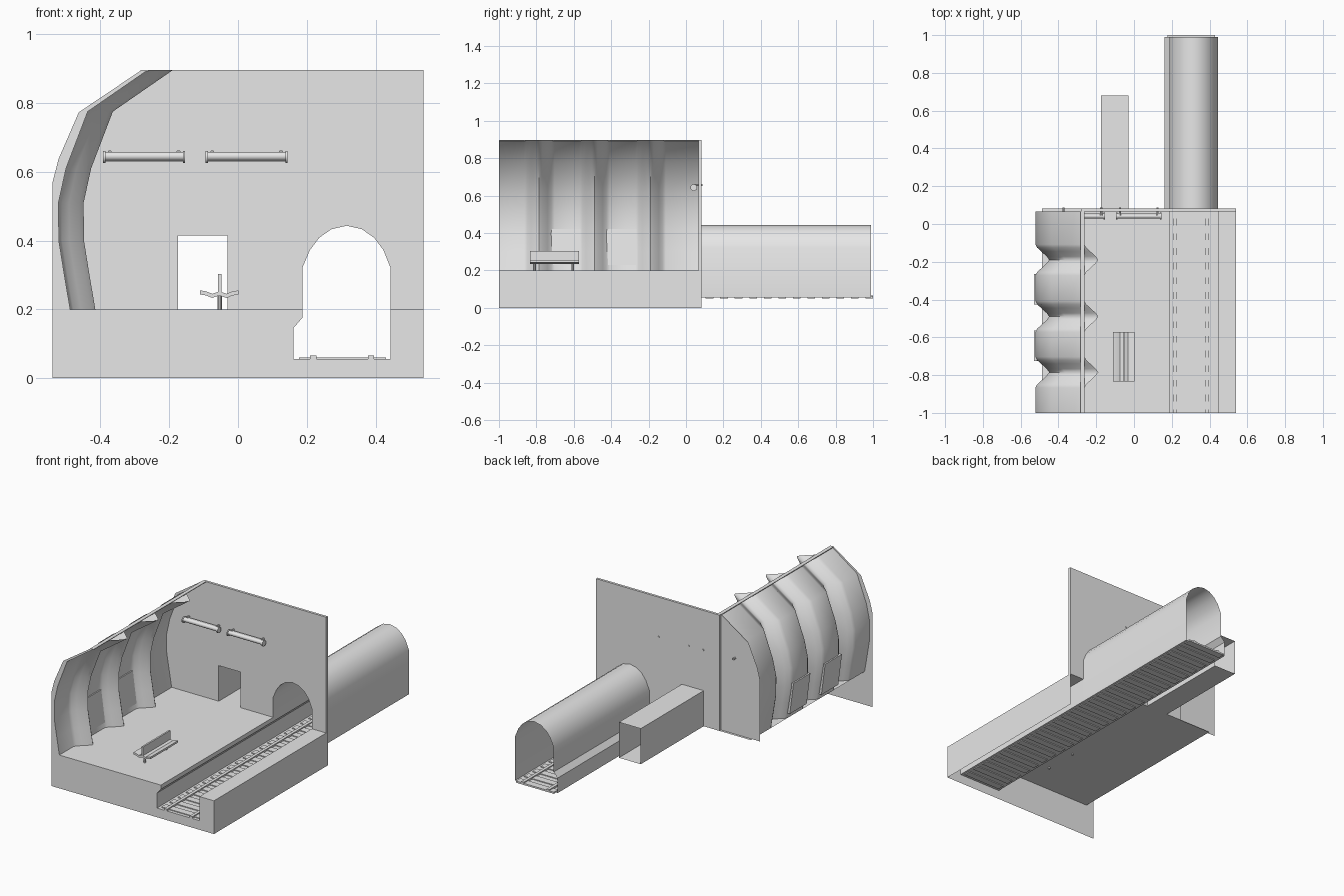
import bpy
import bmesh
from math import radians, pi
from mathutils import Matrix

if "Cube" in bpy.data.objects:
    bpy.data.objects.remove(bpy.data.objects["Cube"], do_unlink=True)

GREY = (0.8, 0.8, 0.8, 1)
mat = bpy.data.materials.new("plain grey")
mat.use_nodes = True
mat.diffuse_color = GREY
mat.node_tree.nodes["Principled BSDF"].inputs["Base Color"].default_value = GREY


def finish(name, bm, angle=30, solid=False):
    if solid:
        bmesh.ops.recalc_face_normals(bm, faces=bm.faces)
    me = bpy.data.meshes.new(name)
    bm.to_mesh(me)
    bm.free()
    me.materials.append(mat)
    me.shade_smooth()
    me.set_sharp_from_angle(angle=radians(angle))
    ob = bpy.data.objects.new(name, me)
    bpy.context.scene.collection.objects.link(ob)
    return ob


def extrude(name, pts, y0, y1, closed=False, caps=False):
    """Sweep an x-z profile along y."""
    bm = bmesh.new()
    a = [bm.verts.new((x, y0, z)) for x, z in pts]
    b = [bm.verts.new((x, y1, z)) for x, z in pts]
    n = len(pts)
    for i in range(n if closed else n - 1):
        j = (i + 1) % n
        bm.faces.new((a[i], b[i], b[j], a[j]))
    if caps:
        bm.faces.new(a)
        bm.faces.new(b[::-1])
    return finish(name, bm, solid=caps)


def sheet(name, pts, y):
    bm = bmesh.new()
    bm.faces.new([bm.verts.new((x, y, z)) for x, z in pts])
    return finish(name, bm)


def add_box(bm, x0, x1, y0, y1, z0, z1):
    m = Matrix.Translation(((x0 + x1) / 2, (y0 + y1) / 2, (z0 + z1) / 2))
    bmesh.ops.create_cube(bm, size=1, matrix=m @ Matrix.Diagonal((x1 - x0, y1 - y0, z1 - z0, 1)))


def add_rod(bm, centre, r, length, axis, sides=16):
    turn = Matrix.Rotation(pi / 2, 4, 'Y' if axis == 'X' else 'X')
    if axis == 'Z':
        turn = Matrix.Identity(4)
    bmesh.ops.create_cone(bm, cap_ends=True, segments=sides, radius1=r, radius2=r,
                          depth=length, matrix=Matrix.Translation(centre) @ turn)


FRONT, WALL, BACK, END = -1.0, 0.067, 0.082, 0.99
FLOOR, TOP, PIT = 0.2, 0.896, 0.055

# platform, track pit and outer side
pit_left = [(0.187, FLOOR), (0.187, 0.175), (0.161, 0.145), (0.161, PIT)]
extrude("platform_and_pit", [(-0.488, FLOOR)] + pit_left +
        [(0.444, PIT), (0.444, FLOOR), (0.54, FLOOR), (0.54, 0)], FRONT, BACK)

# train tunnel
arch = [(0.187, 0.32), (0.209, 0.372), (0.236, 0.408), (0.272, 0.433), (0.316, 0.443),
        (0.36, 0.433), (0.396, 0.408), (0.423, 0.372), (0.444, 0.32)]
extrude("train_tunnel", pit_left[::-1] + arch + [(0.444, PIT)], WALL, END, closed=True)

# side corridor
door = [(-0.175, FLOOR), (-0.175, 0.414), (-0.03, 0.414), (-0.03, FLOOR)]
extrude("side_corridor", door, WALL, 0.68, closed=True)

# back wall with the doorway and the tunnel mouth
rim = [(-0.54, 0.567), (-0.522, 0.637), (-0.463, 0.773), (-0.28, TOP)]
extrude("back_wall", [(-0.28, TOP), (-0.28, FLOOR)] + door + [(0.187, FLOOR)] + arch +
        [(0.444, FLOOR), (0.54, FLOOR), (0.54, TOP)], WALL, BACK, closed=True, caps=True)
sheet("back_wall_side", [(-0.54, FLOOR)] + rim + [(-0.28, FLOOR)], WALL)

# front fascia with the rim of the curved wall
curve = [(-0.488, FLOOR), (-0.505, 0.3), (-0.521, 0.4), (-0.522, 0.51),
         (-0.5, 0.61), (-0.437, 0.775), (-0.262, TOP)]
sheet("front_fascia", [(-0.54, 0)] + rim + curve[::-1] + pit_left +
      [(0.444, PIT), (0.444, FLOOR), (0.54, FLOOR), (0.54, 0)], FRONT)

# curved side wall with three ribs pressed inward
ribs = (-0.19, -0.49, -0.785)
stations = [(WALL, 0), (FRONT, 0)]
for c in ribs:
    stations.append((c, 1))
    for d, t in ((0.018, 0.82), (0.045, 0.42), (0.065, 0.12), (0.082, 0)):
        stations += [(c - d, t), (c + d, t)]
stations.sort()
bm = bmesh.new()
rows = [[bm.verts.new((x + 0.073 * t, y, z)) for x, z in curve] for y, t in stations]
for r, s in zip(rows, rows[1:]):
    for i in range(len(curve) - 1):
        bm.faces.new((r[i], s[i], s[i + 1], r[i + 1]))
finish("curved_wall", bm, angle=60)
bm = bmesh.new()
add_box(bm, -0.283, -0.261, FRONT, WALL, TOP - 0.004, TOP)
finish("curved_wall_cap", bm)

# leaning panels in the two middle bays
for i, y in enumerate((-0.345, -0.645)):
    extrude(f"wall_panel_{i + 1}", [(-0.505, 0.23), (-0.53, 0.42), (-0.514, 0.42), (-0.489, 0.23)],
            y - 0.08, y + 0.08, closed=True, caps=True)

# ties and rails
bm = bmesh.new()
count = 26
for i in range(count):
    y = FRONT + 0.04 + i * 1.94 / (count - 1)
    add_box(bm, 0.178, 0.43, y - 0.021, y + 0.021, 0.05, 0.06)
finish("track_ties", bm)
bm = bmesh.new()
for x in (0.219, 0.387):
    add_box(bm, x - 0.009, x + 0.009, FRONT, 1.0, PIT, 0.066)
finish("track_rails", bm)

# wall lamps: tube, end caps and pins through the wall
for i, x in enumerate((-0.273, 0.025)):
    bm = bmesh.new()
    add_rod(bm, (x, 0.042, 0.645), 0.013, 0.23, 'X')
    add_box(bm, x - 0.115, x + 0.115, 0.042, 0.056, 0.63, 0.657)
    for s in (-1, 1):
        add_rod(bm, (x + s * 0.116, 0.042, 0.643), 0.018, 0.007, 'X')
        add_rod(bm, (x + s * 0.1, 0.066, 0.657), 0.006, 0.042, 'Y', 10)
    finish(f"wall_lamp_{i + 1}", bm)

# double-sided bench
wing = [(-0.11, 0.243), (-0.092, 0.24), (-0.075, 0.233), (-0.054, 0.24)]
top = [(x, z + 0.012) for x, z in wing]
mirror = lambda pts: [(-0.108 - x, z) for x, z in pts[::-1][1:]]
extrude("bench_seat", wing + mirror(wing) + (top + mirror(top))[::-1],
        -0.835, -0.573, closed=True, caps=True)
bm = bmesh.new()
add_box(bm, -0.058, -0.048, -0.835, -0.573, 0.245, 0.303)
finish("bench_back", bm)
bm = bmesh.new()
for y in (-0.81, -0.605):
    add_rod(bm, (-0.053, y, 0.218), 0.007, 0.05, 'Z', 10)
finish("bench_legs", bm)
